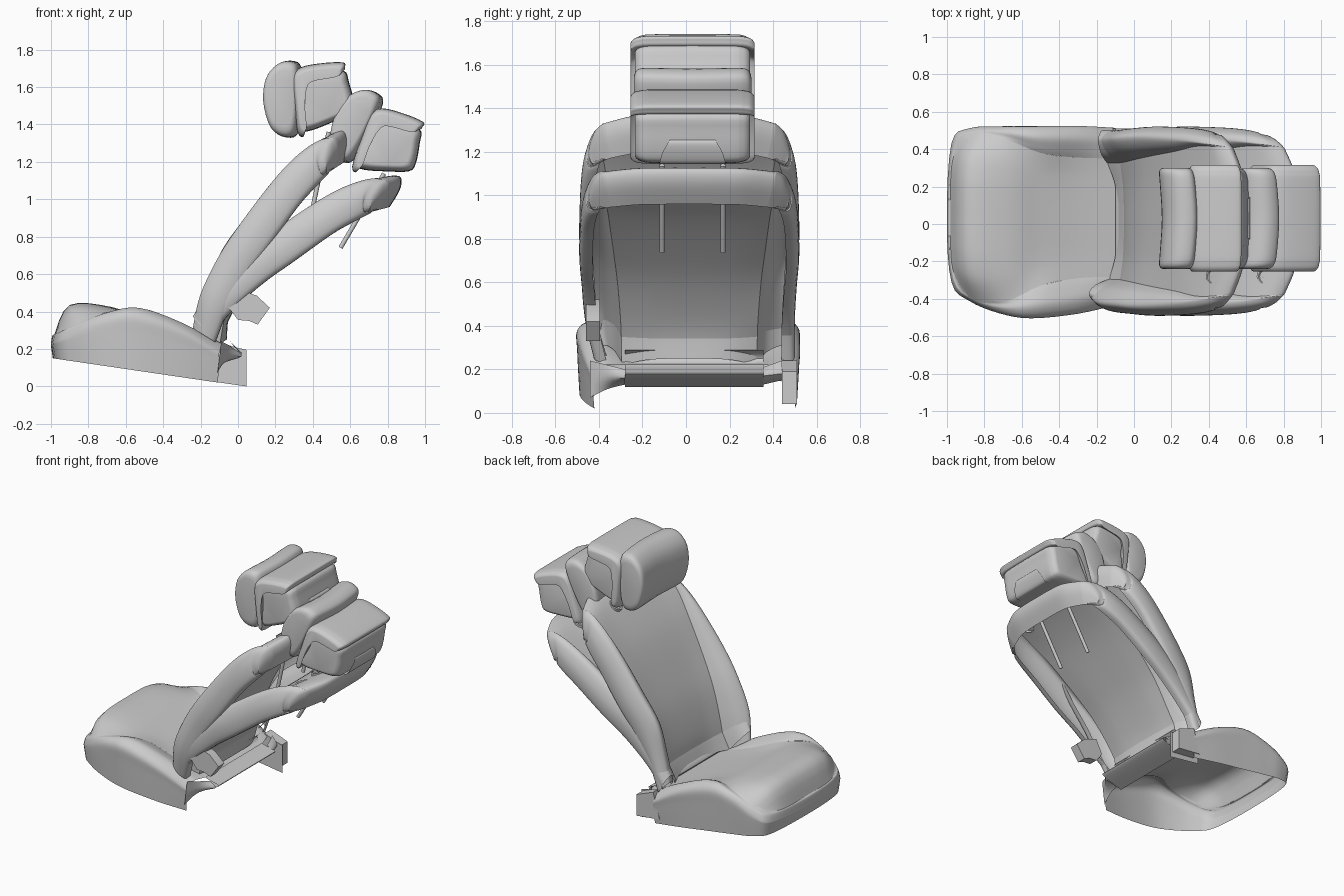
import bpy, bmesh, math
from mathutils import Vector, Matrix

if "Cube" in bpy.data.objects:
    bpy.data.objects.remove(bpy.data.objects["Cube"])

YC = 0.015  # lateral centre of the backrest


def finish(name, bm, mat=None, angle=40):
    bmesh.ops.remove_doubles(bm, verts=bm.verts, dist=1e-5)
    bmesh.ops.recalc_face_normals(bm, faces=bm.faces)
    me = bpy.data.meshes.new(name)
    bm.to_mesh(me)
    bm.free()
    if mat:
        me.transform(mat)
    ob = bpy.data.objects.new(name, me)
    bpy.context.collection.objects.link(ob)
    bpy.ops.object.select_all(action='DESELECT')
    ob.select_set(True)
    bpy.context.view_layer.objects.active = ob
    bpy.ops.object.shade_smooth_by_angle(angle=math.radians(angle))
    return ob


def smooth_path(p, n, closed=False):
    """Catmull-Rom resampling through the given points."""
    m, out = len(p), []
    get = (lambda i: p[i % m]) if closed else (lambda i: p[max(0, min(m - 1, i))])
    for i in range(m if closed else m - 1):
        a, b, c, d = get(i - 1), get(i), get(i + 1), get(i + 2)
        for k in range(n):
            t = k / n
            out.append(0.5 * (2 * b + (c - a) * t + (2 * a - 5 * b + 4 * c - d) * t * t
                              + (3 * b - a - 3 * c + d) * t ** 3))
    if not closed:
        out.append(p[-1].copy())
    return out


def loft(name, rows, nu=4, nv=4, closed=False, caps=False, mat=None):
    rows = [smooth_path([Vector(q) for q in r], nv, closed) for r in rows]
    cols = [smooth_path(list(c), nu) for c in zip(*rows)]
    bm = bmesh.new()
    vs = [[bm.verts.new(q) for q in c] for c in cols]
    nc = len(vs)
    for i in range(nc if closed else nc - 1):
        a, b = vs[i], vs[(i + 1) % nc]
        for j in range(len(a) - 1):
            bm.faces.new((a[j], b[j], b[j + 1], a[j + 1]))
    if caps:
        bm.faces.new([c[0] for c in vs])
        bm.faces.new([c[-1] for c in vs])
    return finish(name, bm, mat)


def pillow(name, prof, half, ends=((1, .72), (.975, .85), (.9, .95), (.7, .99)), dip=0, mat=None, centre=None):
    """Side profile (x, z) swept across y with rounded ends."""
    cx, cz = centre or [sum(p[i] for p in prof) / len(prof) for i in (0, 1)]
    st = [(-f, s) for f, s in ends] + [(0, 1)] + [(f, s) for f, s in reversed(ends)]
    rows = [[(cx + (x - cx) * s + dip * (1 - f * f), .03 + f * half, cz + (z - cz) * s)
             for x, z in prof] for f, s in st]
    return loft(name, rows, 3, 4, True, True, mat)


def plate(name, prof, y0, y1):
    bm = bmesh.new()
    f = bm.faces.new([bm.verts.new((x, y0, z)) for x, z in prof])
    if y1 != y0:
        r = bmesh.ops.extrude_face_region(bm, geom=[f], use_keep_orig=True)['geom']
        bmesh.ops.translate(bm, vec=(0, y1 - y0, 0), verts=[v for v in r if isinstance(v, bmesh.types.BMVert)])
    return finish(name, bm, None, 30)


def tilt(deg, px, pz):
    t = Matrix.Translation((px, 0, pz))
    return t @ Matrix.Rotation(math.radians(deg), 4, 'Y') @ t.inverted()


# Seat cushion: outer x, near y, far y, crest z, seam x, seam near y, seam far y, seam z
SEAT = [(-.10, -.43, .51, .21, -.05, -.28, .35, .22), (-.30, -.475, .52, .33, -.30, -.29, .355, .30),
        (-.55, -.50, .52, .41, -.50, -.33, .38, .38), (-.72, -.475, .52, .38, -.68, -.41, .45, .40),
        (-.88, -.41, .51, .31, -.85, -.39, .47, .35), (-.975, -.31, .43, .27, -.955, -.28, .38, .29)]


def skirt_row(x, y, crest, sx, sy, sz):
    zb = .15 - .144 * (x + 1)
    o, i = Vector((x, y, 0)), Vector((sx, sy, 0))
    c = Vector((-.5, .02, 0))
    at = lambda v, z: (v.x, v.y, z)
    return [at(o + (c - o) * .02, zb), at(o, zb + .6 * (crest - zb)), at(o, crest - .03),
            at(o.lerp(i, .35), crest + .01), at(o.lerp(i, .75), (crest + sz) / 2 + .006), at(i, sz)]


skirt = [skirt_row(a[0], a[1], a[3], a[4], a[5], a[7]) for a in SEAT]
skirt.append(skirt_row(-1, .03, .26, -.98, .03, .28))
skirt += [skirt_row(a[0], a[2], a[3], a[4], a[6], a[7]) for a in reversed(SEAT)]
loft("seat_side_bolster", skirt)

# Insert overlaps the bolster slightly at the front as a lip
rows = []
for a, zc, lip in zip(SEAT, (.22, .29, .36, .425, .435, .275), (0, 0, 0, .006, .02, .025)):
    r = []
    for k in range(9):
        u = k / 4 - 1
        s = 1 - u ** 4
        x = a[4] - (lip * .3 + .02 * s if a is SEAT[-1] else .05 * s if a is SEAT[-2] else 0)
        r.append((x, a[5] - lip + (a[6] - a[5] + 2 * lip) * k / 8, a[7] - lip * .6 + (zc - a[7] + lip * .6) * s))
    rows.append(r)
loft("seat_insert", rows)

# Backrest stations: bolster front x,z, rear edge x,z, half width, seam half width, insert depth
BACK = [(-.24, .31, -.12, .235, .44, .31, 1.35), (-.20, .49, -.05, .41, .48, .315, 1.05),
        (-.10, .70, .06, .60, .495, .33, .75), (.02, .88, .18, .765, .505, .35, .55),
        (.18, 1.09, .325, .965, .50, .375, .36), (.33, 1.24, .45, 1.09, .49, .40, .2),
        (.46, 1.335, .535, 1.17, .475, .40, .06), (.55, 1.37, .56, 1.20, .465, .39, 0),
        (.583, 1.36, .58, 1.215, .46, .385, 0), (.592, 1.30, .582, 1.21, .455, .38, 0),
        (.57, 1.20, .57, 1.20, .44, .36, 0)]


def backrest(tag, mat):
    sides, insert = {-1: [], 1: []}, []
    for n, (bx, bz, ex, ez, w0, s, c) in enumerate(BACK):
        r = max(0, min(1, (n - 4) / 3))  # rounded shoulders drop forward and down

        def at(v, y):
            k = r * min(1, (abs(y) / .47)) ** 4
            return (v.x - .13 * k, YC + y, v.z - .085 * k)
        for g in sides:
            B, E = Vector((bx + (.05 if g > 0 and n < 2 else 0), 0, bz)), Vector((ex, 0, ez))
            S = B.lerp(B.lerp(E, c), .88)
            w = max(w0, .485) if g > 0 and n < 5 else w0
            sides[g].append([at(E, g * (w - .06)), at(B.lerp(E, .93), g * (w - .01)), at(B.lerp(E, .5), g * w),
                             at(B.lerp(E, .12), g * (w - .025)), at(B, g * (w - .06)),
                             at(B.lerp(S, .35), g * (s * .6 + (w - .06) * .4)), at(S, g * s)])
        C = B.lerp(E, c) if n else Vector((-.06, 0, .25))
        ys = [(k, at(S.lerp(C, 1 - abs(k) ** 3), k * s)) for k in (-.66, -.33, 0, .33, .66)]
        insert.append([sides[-1][-1][-1]] + [p for k, p in ys] + [sides[1][-1][-1]])
    loft(tag + "_near_bolster", sides[-1], mat=mat)
    loft(tag + "_far_bolster", sides[1], mat=mat)
    loft(tag + "_insert", insert, mat=mat)
    # headrest rods and their sleeves
    for n, y in (("near", -.11), ("far", .17)):
        a, b = Vector((.39, y, .91)), Vector((.485, y, 1.36))
        bm = bmesh.new()
        m = Matrix.Translation((a + b) / 2) @ (b - a).to_track_quat('Z', 'Y').to_matrix().to_4x4()
        bmesh.ops.create_cone(bm, cap_ends=True, segments=16, radius1=.012, radius2=.012,
                              depth=(b - a).length, matrix=m)
        finish(f"{tag}_{n}_rod", bm, mat)
    for n, y in (("near", -.11), ("far", .17), ("button", -.28)):
        ring = []
        for r, h in ((.048, -.015), (.046, .004), (.036, .006), (.03, -.002), (.02, -.002), (.012, .004)):
            ring.append([(r * math.cos(k * math.pi / 6), r * math.sin(k * math.pi / 6), h) for k in range(12)])
        m = mat @ Matrix.Translation((.425, y, 1.298 if y > -.2 else 1.288)) @ Matrix.Rotation(math.radians(-35), 4, 'Y')
        loft(f"{tag}_{n}_sleeve", ring, 1, 2, True, mat=m)


def headrest(tag, mat, lift=0):
    pillow(tag + "_front_pad", [(.27, 1.74), (.315, 1.70), (.32, 1.52), (.30, 1.36), (.24, 1.33), (.165, 1.38),
                                (.125, 1.52), (.14, 1.65), (.2, 1.725)], .27, dip=.025,
           mat=Matrix.Translation((0, 0, lift)) @ mat)
    soft = ((1, .76), (.985, .83), (.93, .91), (.84, .96), (.7, .985))
    mid = (.42, 1.54)
    pillow(tag + "_rear_body", [(.34, 1.38), (.345, 1.52), (.345, 1.64), (.40, 1.675), (.56, 1.69), (.595, 1.62),
                                (.622, 1.51), (.605, 1.46), (.5, 1.41), (.38, 1.365)], .265,
           soft, mat=mat, centre=mid)
    pillow(tag + "_rim_cap", [(.32, 1.355), (.355, 1.345), (.345, 1.48), (.355, 1.60), (.395, 1.65), (.55, 1.68),
                              (.572, 1.71), (.56, 1.732), (.45, 1.728), (.335, 1.705), (.29, 1.65), (.30, 1.5)],
           .285, ((1, .82), (.985, .87), (.93, .94), (.84, .975), (.7, .995)), mat=mat, centre=mid)
    # rounded cover on the lower rear face
    cover = [[(x + .006 * (f < 1), .03 + f * g * h, z) for g in (-1, -.5, 0, .5, 1)]
             for x, z, h, f in ((.60, 1.452, .155, 1), (.620, 1.47, .153, .99), (.622, 1.52, .14, .99),
                                (.613, 1.565, .115, .99), (.600, 1.58, .10, 1))]
    loft(tag + "_rear_cover", cover, mat=mat)


# Upright and reclined positions
backrest("upright_back", Matrix.Identity(4))
backrest("reclined_back", tilt(18.5, -.05, .34))
headrest("upright_headrest", Matrix.Identity(4))
headrest("reclined_headrest", tilt(25, .06, .61), .03)

# Strip closing the gap between cushion and backrest
strip = [(-.06, .29), (-.10, .25), (-.05, .21), (.03, .19), (.04, .175), (-.02, .15), (-.12, .12)]
loft("gap_strip", [[(x, y, z) for x, z in strip] for y in (-.28, .03, .355)], 1, 4)
# Panels joining the strip to the cushion sides
loft("near_rear_panel", [[(-.11, -.44, .07), (-.10, -.44, .15), (-.09, -.44, .24)],
                         [(-.09, -.36, .11), (-.05, -.36, .16), (-.05, -.36, .22)],
                         [(-.08, -.28, .13), (.02, -.28, .16), (-.02, -.28, .20)]])
loft("far_rear_panel", [[(-.08, .355, .13), (.02, .355, .17), (-.02, .355, .21)],
                        [(-.09, .44, .15), (0, .44, .18), (-.04, .44, .24)]])
# Hinge bracket on the near side
plate("hinge_bracket", [(0, .52), (.10, .485), (.17, .42), (.105, .33), (.06, .35), (0, .355), (-.05, .42)], -.46, -.395)
# Far side rear cover
plate("rear_side_cover", [(-.15, .06), (.03, .04), (.03, .19), (-.1, .24)], .44, .51)
plate("rear_side_sheet", [(-.2, .035), (.045, 0), (.045, .195), (-.1, .23), (-.2, .25)], .435, .435)
